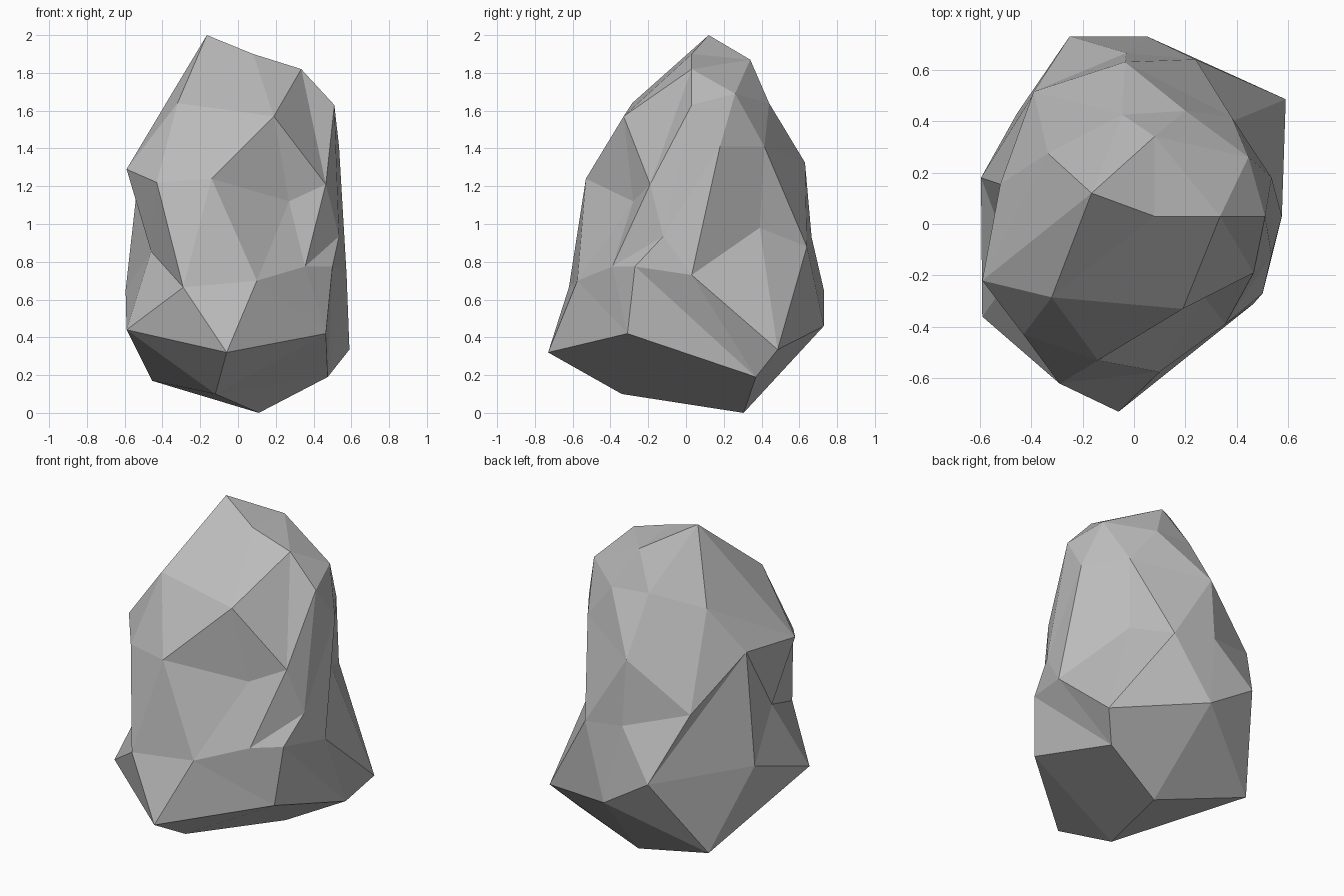
import bpy
import bmesh
from mathutils import Vector

# Remove the default cube only
default_cube = bpy.data.objects.get("Cube")
if default_cube:
    bpy.data.objects.remove(default_cube, do_unlink=True)

# One stone colour
stone = bpy.data.materials.new("grey_stone")
stone.use_nodes = True
stone_colour = (0.5, 0.5, 0.5, 1.0)
stone.diffuse_color = stone_colour
stone.node_tree.nodes["Principled BSDF"].inputs["Base Color"].default_value = stone_colour

bm = bmesh.new()


def corner(x, y, z):
    """Add one corner, given in hundredths of a unit."""
    return bm.verts.new(Vector((x, y, z)) / 100)


def ring(*points):
    """Add five corners that go once around the boulder."""
    return [corner(*p) for p in points]


def facet(a, b, c, ab, bc, ca):
    """Fill one large triangle with four facets through its edge points."""
    for face in ((a, ab, ca), (ab, b, bc), (ca, bc, c), (ab, bc, ca)):
        bm.faces.new(face)


# Main corners: lowest point, belly ring, shoulder ring, highest middle point
base = corner(11, 30.5, 0)
belly = ring((50, -27, 77.5), (-6, -73, 32), (-59.5, 18, 65), (-3, 66.5, 93), (36, 39, 98))
shoulder = ring((27, -28, 112), (-43, -43, 122), (-33.5, 27.5, 158.5), (20, 44, 164), (51, 3, 163))
crown = corner(8, 3, 190)

# Points between the main corners, from the ground up
foot = ring((47.5, 37, 19), (-12, -34, 10), (-45.5, 43, 17), (5, 73, 46), (59, 48.5, 33.5))
belly_mid = ring((46.5, -31, 42), (-59, -36, 44), (-25, 73, 65), (24, 64, 88), (57.5, 3, 73))
rise = ring((35.5, -39, 77.5), (-29, -62, 66.5), (-52, 15.5, 132), (-3.5, 63, 132.5), (53.5, 18, 141))
fall = ring((10, -57.5, 70), (-46, -18, 85.5), (-39, 51.5, 103.5), (38, 41.5, 141), (53.5, -12, 93.5))
shoulder_mid = ring((-14, -53, 124), (-59, -22, 129), (-4.5, 42.5, 166), (44.5, 26, 169), (46.5, -19, 121))
crest = ring((19, -33, 157), (-32, -28.5, 164), (-16.5, 12, 200), (8, 34, 187), (33.5, 3, 182))

# Join the rings into a faceted closed stone
for i in range(5):
    j = (i + 1) % 5
    facet(base, belly[i], belly[j], foot[i], belly_mid[i], foot[j])
    facet(belly[i], belly[j], shoulder[i], belly_mid[i], fall[i], rise[i])
    facet(shoulder[i], shoulder[j], belly[j], shoulder_mid[i], rise[j], fall[i])
    facet(crown, shoulder[i], shoulder[j], crest[i], shoulder_mid[i], crest[j])

bmesh.ops.recalc_face_normals(bm, faces=bm.faces[:])
mesh = bpy.data.meshes.new("boulder")
bm.to_mesh(mesh)
bm.free()

# Flat-shaded boulder object
mesh.materials.append(stone)
boulder = bpy.data.objects.new("boulder", mesh)
bpy.context.collection.objects.link(boulder)
